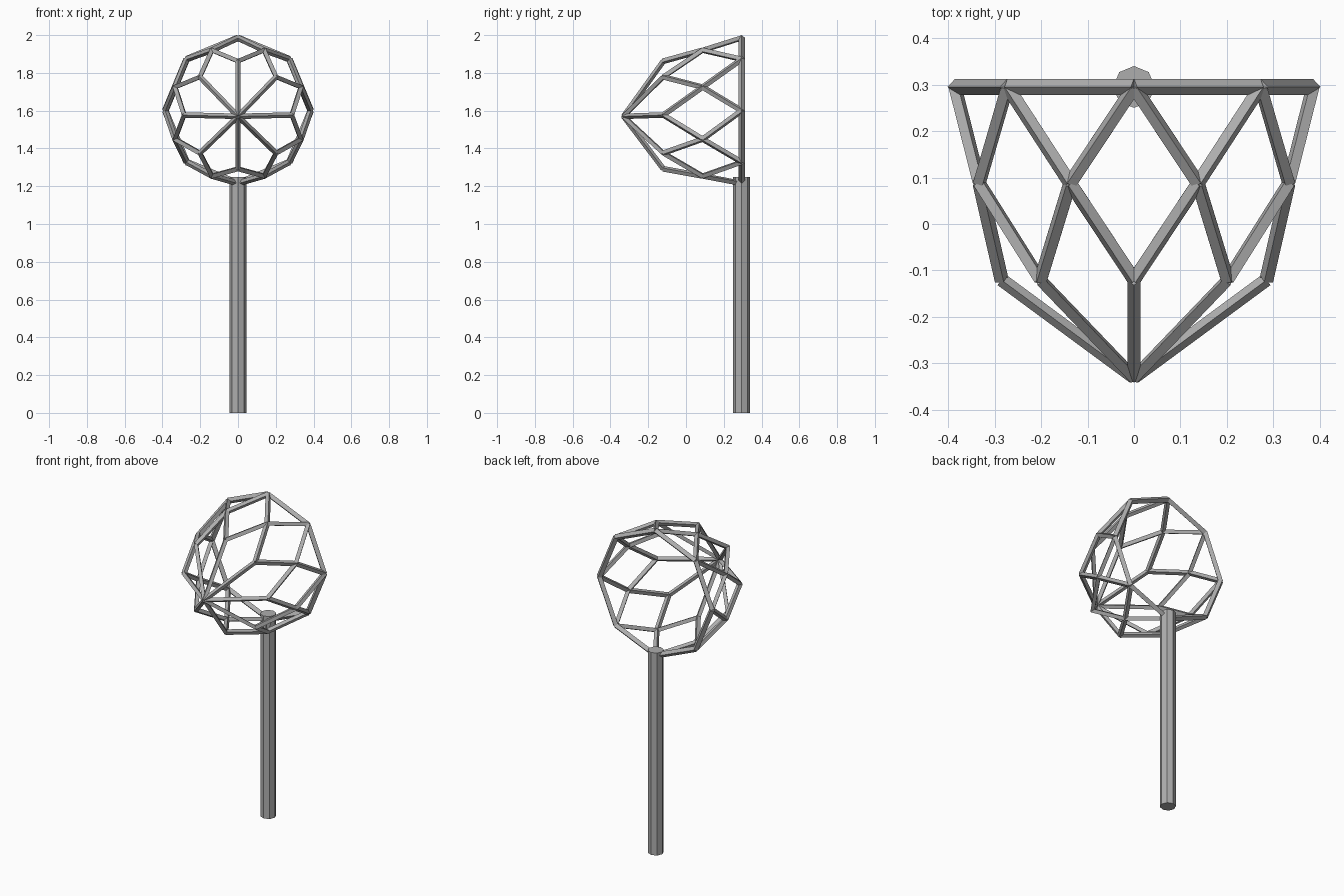
import bpy, bmesh, math
from mathutils import Vector

if "Cube" in bpy.data.objects:
    bpy.data.objects.remove(bpy.data.objects["Cube"])

metal = bpy.data.materials.new("grey metal")
metal.diffuse_color = (0.42, 0.42, 0.42, 1)
metal.use_nodes = True
metal.node_tree.nodes["Principled BSDF"].inputs["Base Color"].default_value = metal.diffuse_color
CENTRE = Vector((0, 0.1, 1.59))


def bar(bm, a, b, r):
    # four-sided bar with one edge facing away from the basket centre
    d = (b - a).normalized()
    out = (a + b) / 2 - CENTRE
    if abs(a.y - b.y) < 1e-5:
        out.y = 0
    out = (out - d * out.dot(d)).normalized()
    side = d.cross(out)
    offs = [out * r, side * r, -out * r, -side * r]
    lo = [bm.verts.new(a + o) for o in offs]
    hi = [bm.verts.new(b + o) for o in offs]
    for i in range(4):
        j = (i + 1) % 4
        bm.faces.new((lo[i], lo[j], hi[j], hi[i]))
    bm.faces.new(lo[::-1])
    bm.faces.new(hi)


def finish(bm, name):
    bmesh.ops.recalc_face_normals(bm, faces=bm.faces)
    me = bpy.data.meshes.new(name)
    bm.to_mesh(me)
    bm.free()
    me.materials.append(metal)
    bpy.context.collection.objects.link(bpy.data.objects.new(name, me))


def ring(radius, y, z, turn):
    return [Vector((radius * math.sin((i + turn) * math.pi / 4), y,
                    z + radius * math.cos((i + turn) * math.pi / 4))) for i in range(8)]


rim = ring(0.385, 0.295, 1.6, 0)
mid = ring(0.36, 0.088, 1.587, 0.5)
low = ring(0.285, -0.12, 1.577, 0)
tip = Vector((0, -0.33, 1.57))

# rim hoop
bm = bmesh.new()
for i in range(8):
    bar(bm, rim[i], rim[(i + 1) % 8], 0.0175)
finish(bm, "rim")

# diamond mesh basket
bm = bmesh.new()
for i in range(8):
    j = (i + 1) % 8
    bar(bm, rim[i], mid[i], 0.0155)
    bar(bm, rim[j], mid[i], 0.0155)
    bar(bm, mid[i], low[i], 0.0155)
    bar(bm, mid[i], low[j], 0.0155)
    bar(bm, low[i], tip, 0.0145)
finish(bm, "net")

# eight-sided pole
bm = bmesh.new()
bmesh.ops.create_cone(bm, cap_ends=True, segments=8, radius1=0.045, radius2=0.045, depth=1.25)
bmesh.ops.translate(bm, verts=bm.verts, vec=(0, 0.295, 0.625))
finish(bm, "handle")
